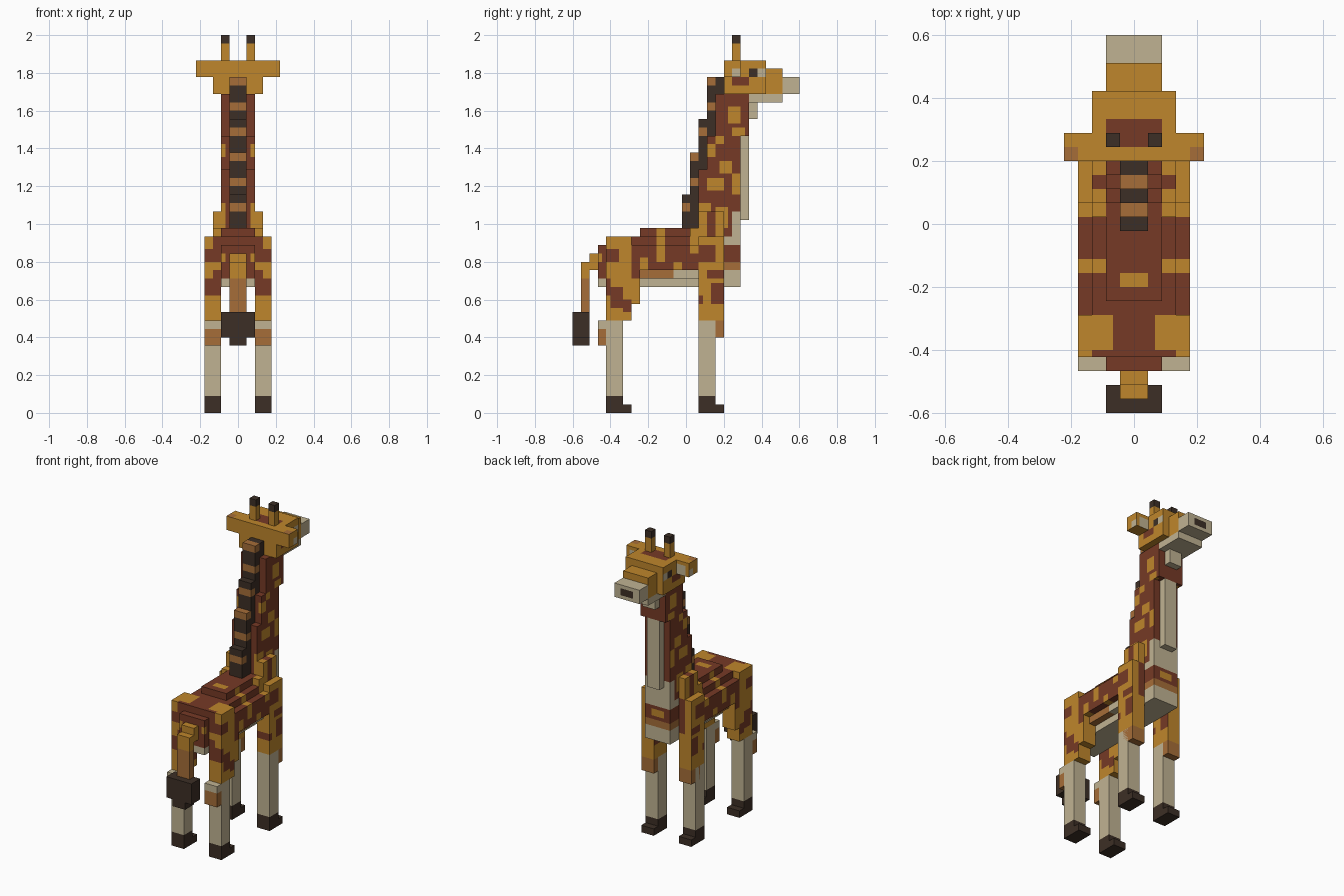
import bpy
import bmesh
from mathutils import Vector

UNIT = 2 / 45          # size of one block
Y_MIDDLE = 13.5        # block coordinate of y = 0

default_cube = bpy.data.objects.get("Cube")
if default_cube:
    bpy.data.objects.remove(default_cube, do_unlink=True)


def make_material(name, color):
    material = bpy.data.materials.new(name)
    material.use_nodes = True
    material.diffuse_color = (*color, 1)
    material.node_tree.nodes["Principled BSDF"].inputs["Base Color"].default_value = (*color, 1)
    return material


ORANGE, BROWN, TAN, CREAM, DARK = range(5)
MATERIALS = [
    make_material("golden_orange", (.52, .24, .025)),
    make_material("reddish_brown", (.18, .042, .019)),
    make_material("tan", (.38, .155, .04)),
    make_material("cream", (.53, .45, .29)),
    make_material("dark_brown", (.046, .028, .019)),
]


def block(name, x, y, z, color, paint=None):
    """Box between block coordinates; paint(centre, normal) may recolour half-block cells."""
    bm = bmesh.new()
    bmesh.ops.create_cube(bm, size=1)
    low, high = (Vector(ends) for ends in zip(x, y, z))
    for vert in bm.verts:
        vert.co = Vector(low[i] + (vert.co[i] + .5) * (high[i] - low[i]) for i in range(3))
    if paint:
        for axis in range(3):
            normal = Vector((0, 0, 0))
            normal[axis] = 1
            for step in range(1, int(2 * (high[axis] - low[axis]))):
                bmesh.ops.bisect_plane(bm, geom=bm.verts[:] + bm.edges[:] + bm.faces[:],
                                       plane_co=low + normal * step / 2, plane_no=normal)
    bm.normal_update()
    for face in bm.faces:
        painted = paint(face.calc_center_median(), face.normal) if paint else None
        face.material_index = color if painted is None else painted
    for vert in bm.verts:
        vert.co = (vert.co - Vector((0, Y_MIDDLE, 0))) * UNIT
    mesh = bpy.data.meshes.new(name)
    for material in MATERIALS:
        mesh.materials.append(material)
    bm.to_mesh(mesh)
    bm.free()
    obj = bpy.data.objects.new(name, mesh)
    bpy.context.collection.objects.link(obj)
    return obj


def centred(name, half, y, z, color, paint=None):
    return block(name, (-half, half), y, z, color, paint)


def pair(name, x, y, z, color, paint=None):
    block("left_" + name, x, y, z, color, paint)
    block("right_" + name, (-x[1], -x[0]), y, z, color, paint)


# Coat patches: y from, y to, z from, z to
NECK_SPOTS = [
    (18.5, 20, 34.5, 36.5), (19, 20.5, 33, 34), (16, 17, 30.5, 32),
    (17.5, 19, 28.5, 30), (16, 18, 26.5, 28), (19, 20, 26, 28.5),
    (15, 16.5, 21, 25), (17, 18.5, 22, 24.5), (17, 18, 32, 33),
]
BODY_SPOTS = [
    (10, 11, 18, 22), (4.5, 7, 20, 22), (6, 7, 18.5, 20), (14, 15, 19, 22),
    (12, 13, 17, 18), (8, 9, 17, 18.5), (3, 3.5, 18, 19), (4, 5, 17, 18),
]
LEG_SPOTS = [
    (16.5, 18, 13, 15.5), (15, 17, 18, 20), (16, 18, 16, 17), (15, 15.5, 13, 14),
    (4.5, 6, 12.5, 15), (6, 7, 12, 13.5), (4, 4.5, 14, 16), (4, 5.5, 18, 19.5),
    (7, 8, 16, 17),
]


def spots(patches, color):
    def paint(c, normal):
        if abs(c.x) > 1.5 and any(a < c.y + .01 and c.y < b and d - .01 < c.z < e
                                  for a, b, d, e in patches):
            return color
    return paint


neck_paint = spots(NECK_SPOTS, ORANGE)
body_paint = spots(BODY_SPOTS, ORANGE)
leg_paint = spots(LEG_SPOTS, BROWN)


# Legs
def knee_paint(c, normal):
    return CREAM if c.z > 10 else None


for end, y in (("front", 15), ("back", 4)):
    pair(end + "_hoof", (2, 4), (y, y + 2), (0, 2), DARK)
    pair(end + "_hoof_toe", (2, 4), (y + 2, y + 3), (0, 1), DARK)
    pair(end + "_shin", (2, 4), (y, y + 2), (2, 11), CREAM)
    pair(end + "_upper_leg", (2, 4), (y, y + 3), (11, 16), ORANGE, leg_paint)
    pair(end + "_hip", (3, 4), (y, y + 3), (16, 21), ORANGE, leg_paint)
pair("front_knee", (2, 4), (16, 18), (9, 11), TAN)
pair("back_heel", (2, 4), (3, 4), (8, 11), TAN, knee_paint)
pair("thigh_front", (2, 4), (7, 8), (13, 17), ORANGE, leg_paint)


# Body
def lower_body_paint(c, normal):
    if c.z < 17 and 7 < c.y < 15:
        return TAN if c.y < 12 else CREAM
    if c.z < 16.1:
        return CREAM
    return body_paint(c, normal)


def spine_paint(c, normal):
    return ORANGE if abs(c.x) < 1 and 9 < c.y < 10 else body_paint(c, normal)


def chest_paint(c, normal):
    if c.z < 17 or c.z > 20:
        return CREAM
    if c.z < 18:
        return TAN
    return ORANGE if abs(c.x) < 1 and 18.5 < c.z < 19.5 else None


centred("belly", 2, (3, 18), (15, 16), CREAM)
centred("body", 3, (4, 18), (16, 21), BROWN, lower_body_paint)
pair("flank", (3, 4), (7, 15), (17, 20), BROWN, body_paint)
centred("spine", 2, (8, 15), (21, 22), BROWN, spine_paint)
centred("rump", 2, (3, 4), (16, 20), BROWN, body_paint)
centred("chest", 2, (18, 20), (15, 21), BROWN, chest_paint)
pair("shoulder", (2, 3), (15, 18), (21, 24), ORANGE,
     lambda c, normal: BROWN if 16 < c.y < 17 else None)
pair("shoulder_back", (2, 3), (14, 15), (21, 22), ORANGE)

# Tail
centred("tail_root", 1, (2, 3), (17, 19), ORANGE)
centred("tail", 1, (1, 2), (12, 18), ORANGE,
        lambda c, normal: TAN if c.z < 16 else None)
centred("tail_tuft", 2, (0, 2), (9, 12), DARK)
centred("tail_tip", 1, (0, 2), (8, 9), DARK)


# Neck
def lower_neck_paint(c, normal):
    return CREAM if c.y > 19 and c.z < 24 else neck_paint(c, normal)


centred("lower_neck", 2, (15, 20), (21, 29), BROWN, lower_neck_paint)
centred("middle_neck", 2, (16, 20), (29, 33), BROWN, neck_paint)
centred("upper_neck", 2, (17, 21), (33, 38), BROWN, neck_paint)
centred("throat_stripe", 1, (20, 21), (23, 33), CREAM)
centred("throat", 1, (21, 22), (35, 37), CREAM)

# Mane: four rising steps with tan bands
for number, (y, bottom, top) in enumerate(
        ((13, 22, 26), (14, 26, 31), (15, 31, 35), (16, 35, 40))):
    centred("mane_step_" + str(number + 1), 1, (y, y + 2), (bottom, top), DARK,
            lambda c, normal, y=y: TAN if c.y < y + 1 and int(c.z - .01) % 3 == 0 else None)


# Head
def head_paint(c, normal):
    if normal.z > .5:
        return BROWN if abs(c.x) < 2 and 18.9 < c.y < 21 else None
    if abs(normal.x) > .5:
        if 40 < c.z < 41:
            return DARK if 21 < c.y < 22 else CREAM if c.y > 22 else None
        if 39 < c.z < 40 and 19 < c.y < 21:
            return BROWN


def ear_paint(c, normal):
    outer = abs(c.x)
    if normal.y > .5 and 3 < outer < 4.5 and c.z < 41.5:
        return CREAM
    if abs(normal.x) > .5 and c.y > 19 and c.z < 41:
        return CREAM
    return TAN if outer > 4.2 and c.y < 19 and normal.z > .5 else None


def nose_paint(c, normal):
    return DARK if normal.y > .5 and abs(c.x) < 1 and 38.5 < c.z < 39.5 else None


centred("head", 3, (18, 23), (38, 42), ORANGE, head_paint)
centred("snout", 2, (23, 25), (38, 41), ORANGE)
centred("muzzle", 2, (25, 27), (38, 40), CREAM, nose_paint)
centred("jaw", 2, (21, 25), (37, 38), CREAM)
pair("ear", (3, 5), (18, 20), (40, 42), ORANGE, ear_paint)
pair("horn", (1, 2), (19, 20), (42, 44), ORANGE)
pair("horn_tip", (1, 2), (19, 20), (44, 45), DARK)
